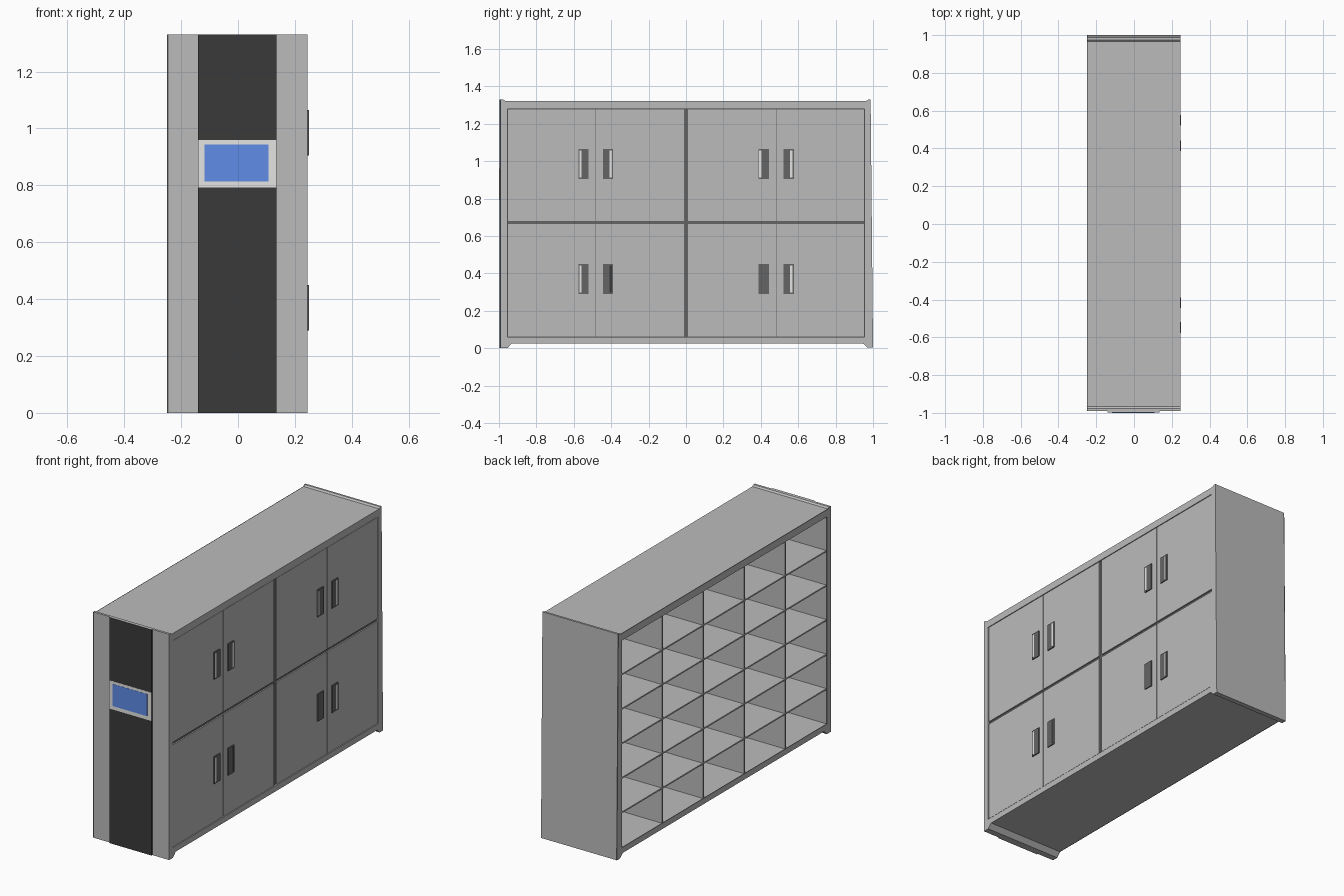
import bpy, bmesh
from mathutils import Vector

if "Cube" in bpy.data.objects:
    bpy.data.objects.remove(bpy.data.objects["Cube"])


def mat(name, r, g, b):
    m = bpy.data.materials.new(name)
    m.diffuse_color = (r, g, b, 1)
    m.use_nodes = True
    m.node_tree.nodes["Principled BSDF"].inputs["Base Color"].default_value = m.diffuse_color
    return m


GREY = mat("steel grey", 0.50, 0.50, 0.50)
DARK = mat("gap grey", 0.13, 0.13, 0.13)
BLACK = mat("panel black", 0.042, 0.042, 0.042)
LIGHT = mat("bezel light grey", 0.78, 0.78, 0.77)
BLUE = mat("screen blue", 0.118, 0.27, 0.82)


def finish(bm, name, *mats):
    bmesh.ops.recalc_face_normals(bm, faces=bm.faces[:])
    me = bpy.data.meshes.new(name)
    bm.to_mesh(me)
    bm.free()
    for m in mats:
        me.materials.append(m)
    ob = bpy.data.objects.new(name, me)
    bpy.context.collection.objects.link(ob)
    return ob


def box(name, x, y, z, m):
    bm = bmesh.new()
    bmesh.ops.create_cube(bm, size=1)
    for v in bm.verts:
        v.co = Vector([(a + b) / 2 + c * (b - a) for (a, b), c in zip((x, y, z), v.co)])
    return finish(bm, name, m)


# carcass outline in (y, z): chamfered feet, small raised lips at the top corners
OUTER = [(-0.991, 0), (-0.955, 0), (-0.93, 0.026), (0.945, 0.026), (0.97, 0.003),
         (1.0, 0.003), (0.987, 1.33), (0.975, 1.33), (0.965, 1.322),
         (-0.967, 1.322), (-0.977, 1.33), (-0.991, 1.33)]
Y0, Y1, Z0, Z1 = -0.955, 0.955, 0.06, 1.28
INNER = [(Y0, Z0), (Y1, Z0), (Y1, Z1), (Y0, Z1)]


def ring(name, x0, x1, *mats):
    bm = bmesh.new()
    edges = []
    for loop in (OUTER, INNER):
        vs = [bm.verts.new((x0, y, z)) for y, z in loop]
        edges += [bm.edges.new((vs[i - 1], vs[i])) for i in range(len(vs))]
    bmesh.ops.triangle_fill(bm, edges=edges, use_beauty=True, normal=(1, 0, 0))
    res = bmesh.ops.extrude_face_region(bm, geom=bm.faces[:])
    for v in res["geom"]:
        if isinstance(v, bmesh.types.BMVert):
            v.co.x = x1
    return finish(bm, name, *mats)


ring("cabinet_carcass", -0.245, 0.245, GREY)
# rear trim: grey on the open face, dark around its thin edge
trim = ring("rear_trim", -0.25, -0.245, GREY, DARK)
for p in trim.data.polygons:
    p.material_index = 0 if p.normal.x < -0.5 else 1

# inner back wall, dark towards the door gaps
wall = box("inner_wall", (0.215, 0.235), (Y0, Y1), (Z0, Z1), GREY)
wall.data.materials.append(DARK)
for p in wall.data.polygons:
    p.material_index = 1 if p.normal.x > 0.5 else 0

# open cubbies: 5 columns by 6 rows
for i in range(1, 5):
    y = Y0 + (Y1 - Y0) * i / 5
    box("cubby_divider", (-0.247, 0.215), (y - 0.005, y + 0.005), (Z0, Z1), GREY)
for i in range(1, 6):
    z = Z0 + (Z1 - Z0) * i / 6
    box("cubby_shelf", (-0.246, 0.215), (Y0, Y1), (z - 0.004, z + 0.004), GREY)

# doors: 4 columns by 2 rows with dark gaps
cols = [(Y0 + 0.003, -0.487), (-0.483, -0.011), (0.012, 0.481), (0.485, Y1 - 0.003)]
rows = [(Z0 + 0.003, 0.664), (0.679, Z1 - 0.003)]
for y in cols:
    for z in rows:
        box("door", (0.235, 0.243), y, z, GREY)

# handles: dark plates with a bright grip strip
plates = [-0.548, -0.417, 0.415, 0.55]
grips = [(-0.564, LIGHT), (-0.402, LIGHT), (0.397, LIGHT), (0.563, LIGHT)]
for row, z in enumerate((0.29, 0.905)):
    for i, y in enumerate(plates):
        box("handle_plate", (0.243, 0.249), (y - 0.028, y + 0.028), (z, z + 0.16), DARK)
        gy, gm = grips[i]
        if row == 0 and i == 2:
            continue
        if row == 0 and i == 1:
            gm = BLACK
        box("handle_grip", (0.245, 0.25), (gy - 0.006, gy + 0.006), (z + 0.008, z + 0.152), gm)

# control strip and display on the narrow front end; strip is black only on its front
strip = box("control_strip", (-0.14, 0.135), (-0.998, -0.99), (0.0, 1.33), BLACK)
strip.data.materials.append(GREY)
for p in strip.data.polygons:
    p.material_index = 1 if abs(p.normal.z) > 0.5 else 0
box("display_bezel", (-0.14, 0.135), (-0.999, -0.99), (0.793, 0.96), LIGHT)
box("display_screen", (-0.117, 0.108), (-1.0, -0.992), (0.814, 0.944), BLUE)
